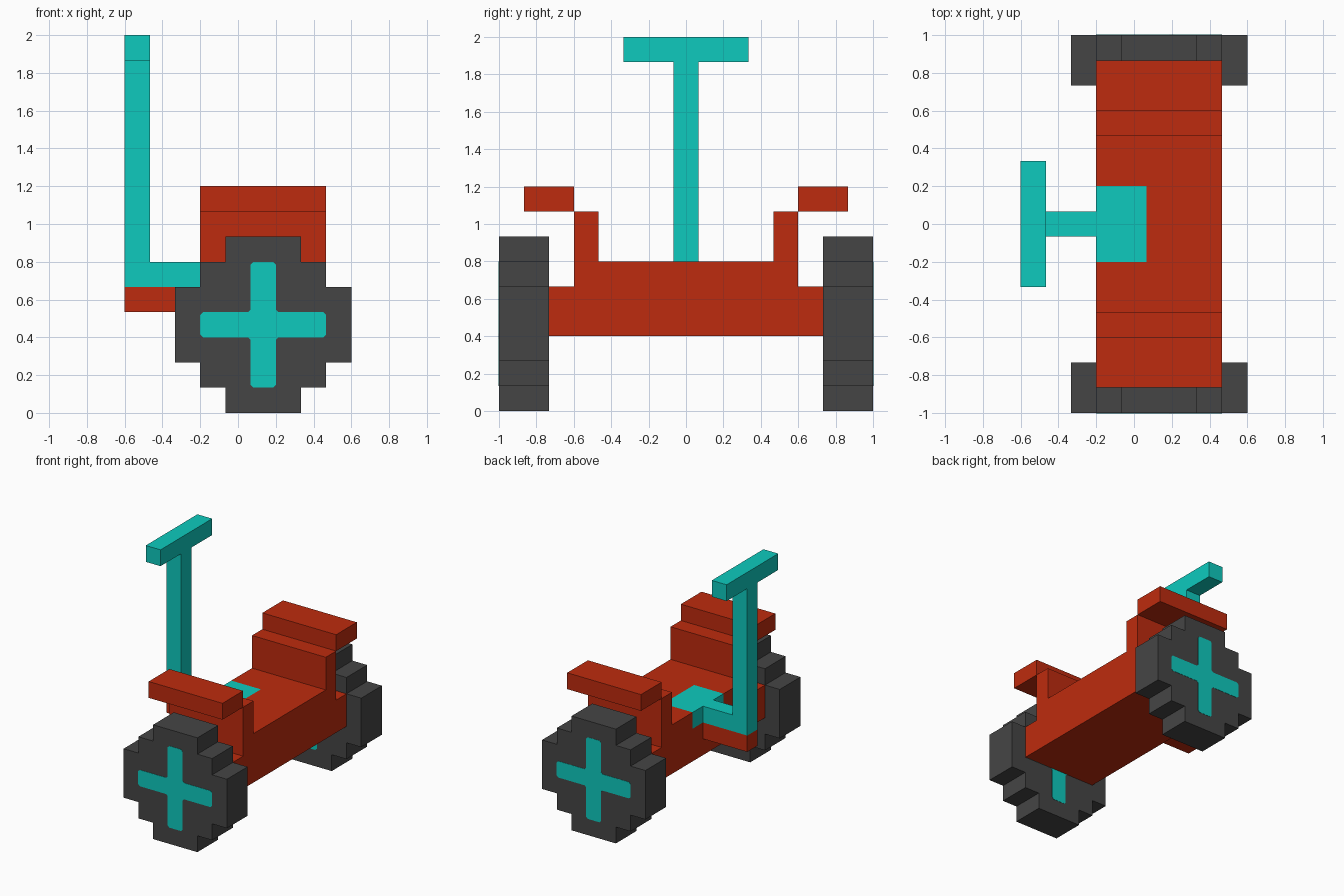
import bpy, bmesh
from mathutils import Vector

if "Cube" in bpy.data.objects:
    bpy.data.objects.remove(bpy.data.objects["Cube"])

U = 2 / 15  # the model sits on a grid of 15 steps


def material(name, rgb):
    m = bpy.data.materials.new(name)
    m.diffuse_color = (*rgb, 1)
    m.use_nodes = True
    m.node_tree.nodes["Principled BSDF"].inputs["Base Color"].default_value = m.diffuse_color
    return m


RED = material("red", (0.515, 0.024, 0.0044))
CYAN = material("cyan", (0.0044, 0.591, 0.515))
GREY = material("dark grey", (0.0595, 0.0595, 0.0595))


def prism(name, points, direction, mat):
    """Extrude a closed outline along a direction."""
    bm = bmesh.new()
    face = bm.faces.new([bm.verts.new(p) for p in points])
    ext = bmesh.ops.extrude_face_region(bm, geom=[face], use_keep_orig=True)
    verts = [g for g in ext["geom"] if isinstance(g, bmesh.types.BMVert)]
    bmesh.ops.translate(bm, verts=verts, vec=Vector(direction))
    bmesh.ops.recalc_face_normals(bm, faces=bm.faces)
    me = bpy.data.meshes.new(name)
    bm.to_mesh(me)
    bm.free()
    me.materials.append(mat)
    ob = bpy.data.objects.new(name, me)
    bpy.context.collection.objects.link(ob)
    return ob


def box(name, x, y, z, mat):
    pts = [(x[0], y[0], z[0]), (x[1], y[0], z[0]), (x[1], y[1], z[0]), (x[0], y[1], z[0])]
    return prism(name, pts, (0, 0, z[1] - z[0]), mat)


def four_way(quarter):
    """Turn a quarter outline through four right angles."""
    pts = []
    for _ in range(4):
        pts += quarter
        quarter = [(-b, a) for a, b in quarter]
    return pts


WX, WZ = U, 3.5 * U                 # wheel centre
X0, X1 = -1.5 * U, 3.5 * U          # body depth

# Stepped wheel outline and painted cross with clipped corners
wheel = four_way([(3.5 * U, -1.5 * U), (3.5 * U, 1.5 * U), (2.5 * U, 1.5 * U),
                  (2.5 * U, 2.5 * U), (1.5 * U, 2.5 * U)])
h, e, c = 0.5 * U, 2.5 * U, 0.014
cross = four_way([(e - c, -h), (e, -h + c), (e, h - c), (e - c, h), (h + c, h), (h, h + c)])

for side, s in (("left", 1), ("right", -1)):
    prism(f"{side}_wheel", [(WX + a, s * 5.5 * U, WZ + b) for a, b in wheel],
          (0, s * 2 * U, 0), GREY)
    # Hub crosses on both faces of the wheel
    for face, y in (("outer", 7.5 * U - 0.002), ("inner", 5.5 * U - 0.002)):
        prism(f"{side}_{face}_cross", [(WX + a, s * y, WZ + b) for a, b in cross],
              (0, s * 0.004, 0), CYAN)
    # Side wall and mudguard
    box(f"{side}_side_wall", (X0, X1), sorted((s * 3.5 * U, s * 4.5 * U)), (6 * U, 8 * U), RED)
    box(f"{side}_mudguard", (X0, X1), sorted((s * 4.5 * U, s * 6.5 * U)), (8 * U, 9 * U), RED)

# Body and notched deck
box("axle_body", (X0, X1), (-5.5 * U, 5.5 * U), (3 * U, 5 * U), RED)
n, w = 0.5 * U, 4.5 * U
deck = [(X0, -w), (X1, -w), (X1, w), (X0, w), (X0, 1.5 * U), (n, 1.5 * U), (n, -1.5 * U), (X0, -1.5 * U)]
prism("deck", [(a, b, 5 * U) for a, b in deck], (0, 0, U), RED)
box("deck_inlay", (X0, n), (-1.5 * U, 1.5 * U), (5 * U, 6 * U), CYAN)

# Column bracket, arm, column and handlebar
box("column_bracket", (-4.5 * U, X0), (-0.5 * U, 0.5 * U), (4 * U, 5 * U), RED)
column = [(X0, 5 * U), (X0, 6 * U), (-3.5 * U, 6 * U), (-3.5 * U, 14 * U), (-4.5 * U, 14 * U), (-4.5 * U, 5 * U)]
prism("steering_column", [(a, -0.5 * U, b) for a, b in column], (0, U, 0), CYAN)
box("handlebar", (-4.5 * U, -3.5 * U), (-2.5 * U, 2.5 * U), (14 * U, 15 * U), CYAN)
